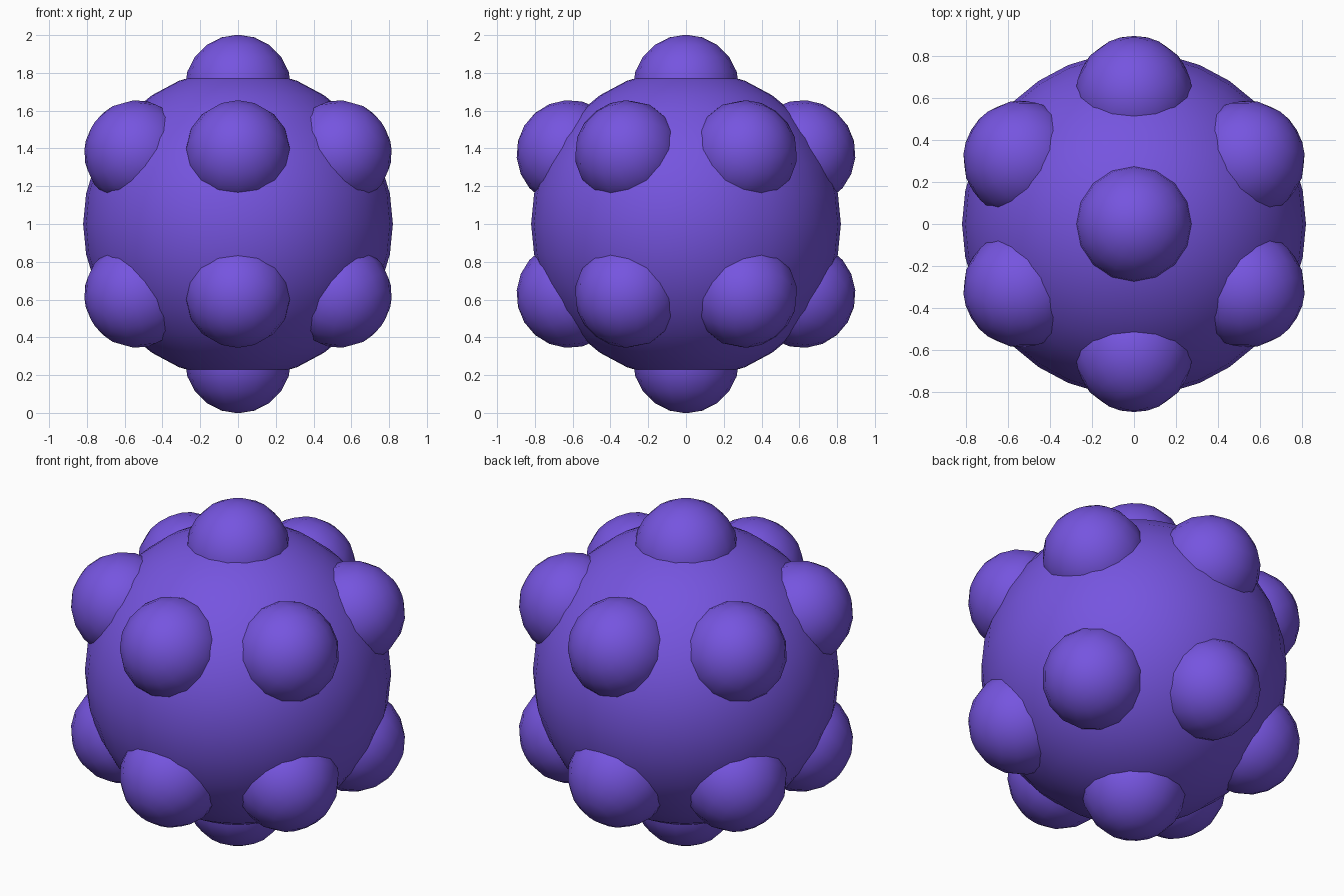
import bpy
from math import radians, sin, cos
from mathutils import Vector

if "Cube" in bpy.data.objects:
    bpy.data.objects.remove(bpy.data.objects["Cube"])

CENTER = Vector((0, 0, 1))
BODY_R = 0.82
BUMP_R = 0.282
BUMP_D = 0.72      # distance of bump centres from the body centre
TILT = radians(31.3)

mat = bpy.data.materials.new("purple")
mat.diffuse_color = (0.18, 0.09, 0.74, 1)
mat.use_nodes = True
mat.node_tree.nodes["Principled BSDF"].inputs["Base Color"].default_value = mat.diffuse_color


def ball(name, loc, radius, segments, rings, direction=None):
    bpy.ops.mesh.primitive_uv_sphere_add(segments=segments, ring_count=rings,
                                         radius=radius, location=loc)
    ob = bpy.context.object
    ob.name = name
    if direction is not None:
        ob.rotation_euler = direction.to_track_quat('Z', 'Y').to_euler()
    ob.data.materials.append(mat)
    bpy.ops.object.shade_smooth()
    return ob


# Central ball
ball("body", CENTER, BODY_R, 32, 16)

# Bumps at the two poles
for name, s in (("top_bump", 1), ("bottom_bump", -1)):
    d = Vector((0, 0, s))
    ball(name, CENTER + d * BUMP_D, BUMP_R, 16, 10, d)

# Two rings of six bumps above and below the equator
for level, s in (("upper", 1), ("lower", -1)):
    for i in range(6):
        a = radians(30 + 60 * i)
        d = Vector((cos(a) * cos(TILT), sin(a) * cos(TILT), s * sin(TILT)))
        ball(f"{level}_bump_{i + 1}", CENTER + d * BUMP_D, BUMP_R, 16, 10, d)
